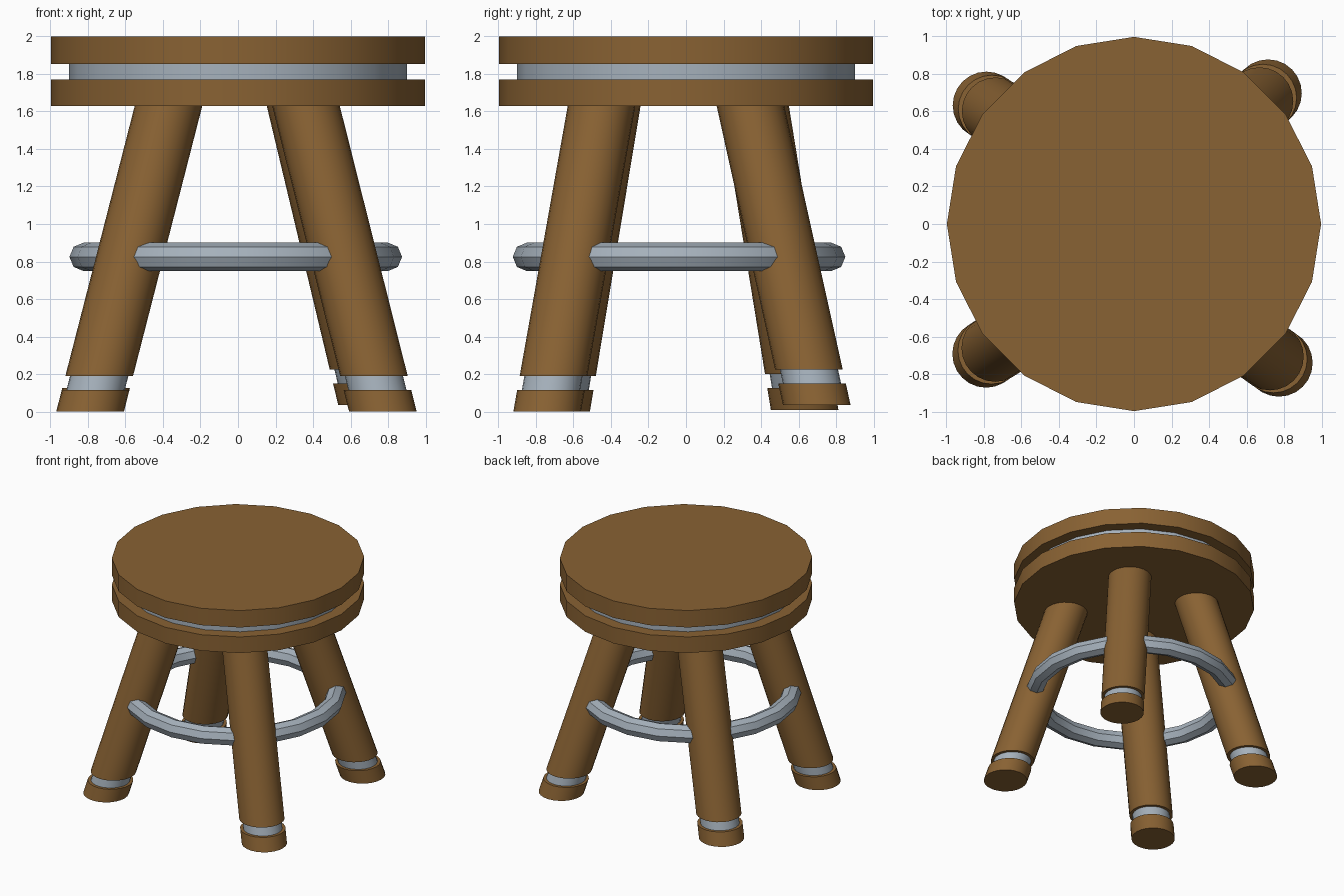
import bpy, math
from mathutils import Vector

if "Cube" in bpy.data.objects:
    bpy.data.objects.remove(bpy.data.objects["Cube"])


def material(name, rgb):
    m = bpy.data.materials.new(name)
    m.diffuse_color = (*rgb, 1)
    m.use_nodes = True
    m.node_tree.nodes["Principled BSDF"].inputs["Base Color"].default_value = m.diffuse_color
    return m


wood = material("brown wood", (0.25, 0.122, 0.033))
metal = material("grey metal", (0.38, 0.44, 0.50))


def slab(name, low, high, radius, sides, mat):
    """Prism with level ends whose axis leans from low to high."""
    low, high = Vector(low), Vector(high)
    angles = [2 * math.pi * i / sides for i in range(sides)]
    verts = [c + Vector((radius * math.cos(a), radius * math.sin(a), 0))
             for c in (low, high) for a in angles]
    faces = [(i, (i + 1) % sides, sides + (i + 1) % sides, sides + i)
             for i in range(sides)]
    faces += [tuple(reversed(range(sides))), tuple(range(sides, 2 * sides))]
    mesh = bpy.data.meshes.new(name)
    mesh.from_pydata([tuple(v) for v in verts], [], faces)
    mesh.materials.append(mat)
    ob = bpy.data.objects.new(name, mesh)
    bpy.context.collection.objects.link(ob)
    bpy.ops.object.select_all(action='DESELECT')
    ob.select_set(True)
    bpy.context.view_layer.objects.active = ob
    bpy.ops.object.shade_smooth_by_angle(angle=math.radians(30))


# Seat: two wooden discs with a metal disc between
slab("seat_top", (0, 0, 1.853), (0, 0, 2.0), 0.997, 20, wood)
slab("seat_band", (0, 0, 1.77), (0, 0, 1.853), 0.90, 20, metal)
slab("seat_base", (0, 0, 1.63), (0, 0, 1.77), 0.997, 20, wood)

# Splayed legs: foot centre, centre under the seat, and ground clearance
legs = {
    "front_left": ((-0.788, -0.692), (-0.370, -0.422), 0.0),
    "front_right": ((0.772, -0.740), (0.362, -0.450), 0.0),
    "back_left": ((-0.786, 0.632), (-0.370, 0.368), 0.01),
    "back_right": ((0.714, 0.697), (0.333, 0.343), 0.035),
}
for name, (foot, top, lift) in legs.items():
    a, b = Vector((*foot, lift)), Vector((*top, 1.63))

    def at(z):
        return a.lerp(b, (z - lift) / (1.63 - lift))

    slab(name + "_foot", a, at(lift + 0.115), 0.18, 24, wood)
    slab(name + "_band", at(lift + 0.115), at(lift + 0.19), 0.155, 24, metal)
    slab(name + "_leg", at(lift + 0.19), at(1.66), 0.18, 24, wood)

# Footrest ring passing through the legs
bpy.ops.mesh.primitive_torus_add(location=(-0.012, -0.037, 0.825),
                                 major_radius=0.81, minor_radius=0.076,
                                 major_segments=20, minor_segments=8)
ring = bpy.context.object
ring.name = "footrest_ring"
ring.data.materials.append(metal)
bpy.ops.object.shade_smooth_by_angle(angle=math.radians(30))
